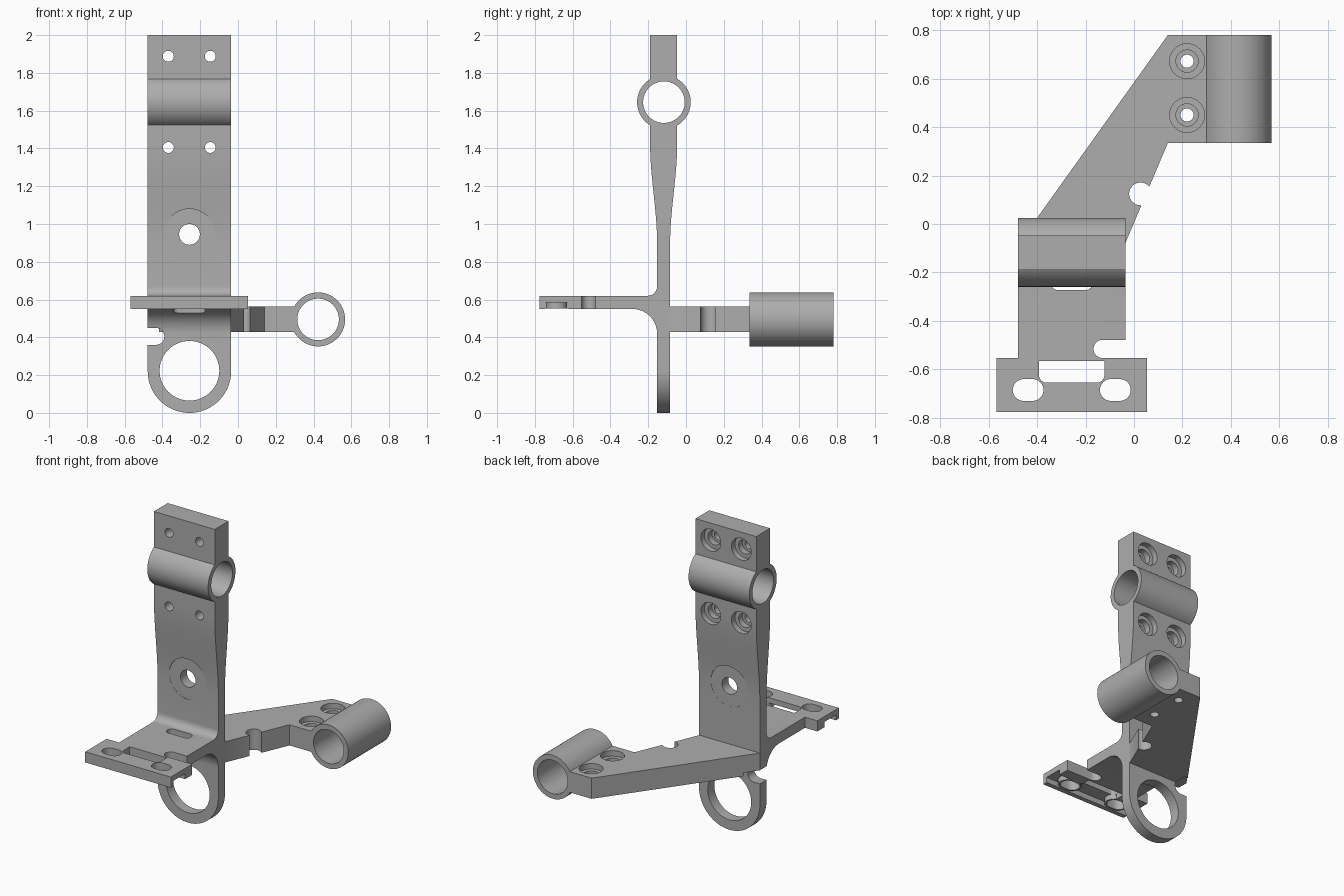
import bpy, bmesh, math

if "Cube" in bpy.data.objects:
    bpy.data.objects.remove(bpy.data.objects["Cube"])

grey = bpy.data.materials.new("grey metal")
grey.diffuse_color = (0.42, 0.42, 0.42, 1)
grey.use_nodes = True
grey.node_tree.nodes["Principled BSDF"].inputs["Base Color"].default_value = grey.diffuse_color


def arc(cu, cv, r, a0, a1, n=16):
    angles = [math.radians(a0 + (a1 - a0) * i / n) for i in range(n + 1)]
    return [(cu + r * math.cos(a), cv + r * math.sin(a)) for a in angles]


def circle(cu, cv, r, n=64):
    return arc(cu, cv, r, 0, 360, n)[:-1]


def slot(u0, u1, v, r):
    """Stadium outline; u0 and u1 are the outer ends."""
    return arc(u1 - r, v, r, -90, 90) + arc(u0 + r, v, r, 90, 270)


def prism(name, pts, axis, a, b):
    """Outline swept along an axis from a to b."""
    place = {'x': lambda u, v, w: (w, u, v),
             'y': lambda u, v, w: (u, w, v),
             'z': lambda u, v, w: (u, v, w)}[axis]
    bm = bmesh.new()
    lo = [bm.verts.new(place(u, v, a)) for u, v in pts]
    hi = [bm.verts.new(place(u, v, b)) for u, v in pts]
    bm.faces.new(lo)
    bm.faces.new(hi)
    for i in range(len(pts)):
        j = (i + 1) % len(pts)
        bm.faces.new((lo[i], lo[j], hi[j], hi[i]))
    bmesh.ops.recalc_face_normals(bm, faces=bm.faces)
    mesh = bpy.data.meshes.new(name)
    bm.to_mesh(mesh)
    bm.free()
    mesh.materials.append(grey)
    ob = bpy.data.objects.new(name, mesh)
    bpy.context.collection.objects.link(ob)
    return ob


def rect(u0, v0, u1, v1):
    return [(u0, v0), (u1, v0), (u1, v1), (u0, v1)]


def combine(target, tool, op):
    mod = target.modifiers.new("combine", 'BOOLEAN')
    mod.operation, mod.object, mod.solver = op, tool, 'EXACT'
    bpy.context.view_layer.objects.active = target
    bpy.ops.object.modifier_apply(modifier=mod.name)
    bpy.data.objects.remove(tool)


def cut(pts, axis, a, b):
    combine(bracket, prism("cutter", pts, axis, a, b), 'DIFFERENCE')


def add(name, pts, axis, a, b):
    combine(bracket, prism(name, pts, axis, a, b), 'UNION')


XL, XR, XC = -0.478, -0.036, -0.257      # column sides and middle
YF, YB = -0.153, -0.084                  # thin column front and back
FLARE = 0.037


# Column and shelf side profile, thickening towards the top
def flare(i):
    t = i / 14
    return 0.9 + 0.52 * t, FLARE * t * t * (3 - 2 * t)


steps = [flare(i) for i in range(15)]
side = [(YF, -0.05), (YB, -0.05)]
side += [(YB + d, z) for z, d in steps] + [(YB + FLARE, 2), (YF - FLARE, 2)]
side += [(YF - d, z) for z, d in reversed(steps)]
side += arc(YF - 0.05, 0.67, 0.05, 0, -90, 10)
side += [(-0.65, 0.62), (-0.65, 0.55)]
side += arc(YF - 0.13, 0.42, 0.13, 90, 0, 14)
bracket = prism("bracket", side, 'x', XL - 0.1, XR + 0.1)

# Front outline with the rounded foot
front = arc(XC, 0.221, 0.221, 180, 360, 40) + [(XR, 2), (XL, 2)]
combine(bracket, prism("outline", front, 'y', -1, 1), 'INTERSECT')

# Wide mounting bar at the shelf end
add("mount_bar", rect(-0.568, -0.775, 0.054, -0.553), 'z', 0.55, 0.62)

# Side arm with its edge notch
arm = [(XL, -0.11), (XL, YB), (0.14, 0.78), (0.42, 0.78), (0.42, 0.335),
       (0.14, 0.335), (XR, -0.08), (XR, -0.11)]
add("arm", arm, 'z', 0.427, 0.563)
cut(circle(0.027, 0.124, 0.047, 40), 'z', 0.3, 0.7)

# Clamp tubes on the column and on the arm
add("column_tube", circle(-0.117, 1.645, 0.142), 'x', XL, XR)
cut(circle(-0.117, 1.645, 0.11), 'x', -1, 1)
add("arm_tube", circle(0.424, 0.495, 0.143), 'y', 0.335, 0.78)
cut(circle(0.424, 0.495, 0.11), 'y', 0.2, 1)

# Foot ring bore and side notch
cut(circle(XC, 0.223, 0.158), 'y', -0.3, 0)
cut(slot(-0.6, -0.39, 0.405, 0.045), 'y', -0.2, 0)

# Column pivot hole with shallow flats on both faces
cut(circle(XC, 0.945, 0.055, 40), 'y', -0.4, 0.1)
cut(circle(XC, 0.945, 0.135), 'y', -0.4, YF + 0.001)
cut(circle(XC, 0.945, 0.135), 'y', YB - 0.001, 0.1)

# Stepped screw holes in the column
for x in (-0.369, -0.147):
    for z in (1.405, 1.888):
        cut(circle(x, z, 0.029, 32), 'y', -0.4, 0.1)
        cut(circle(x, z, 0.046, 32), 'y', -0.125, 0.1)
        cut(circle(x, z, 0.072, 40), 'y', -0.085, 0.1)

# Stepped screw holes in the arm
for y in (0.45, 0.672):
    cut(circle(0.219, y, 0.027, 32), 'z', 0.3, 0.7)
    cut(circle(0.219, y, 0.046, 32), 'z', 0.49, 0.7)
    cut(circle(0.219, y, 0.072, 40), 'z', 0.527, 0.7)

# Underside channel, then rimmed mounting slots
cut(rect(-0.7, -0.745, 0.2, -0.627), 'z', 0.4, 0.585)
for x in (-0.437, -0.077):
    add("slot_rim", slot(x - 0.075, x + 0.075, -0.685, 0.056), 'z', 0.552, 0.6)
    cut(slot(x - 0.0635, x + 0.0635, -0.685, 0.045), 'z', 0.4, 0.8)

# Window, cable slot and side notch in the shelf
window = (arc(-0.36, -0.623, 0.032, 180, 270, 8) + arc(-0.154, -0.623, 0.032, 270, 360, 8)
          + [(-0.122, -0.565), (-0.392, -0.565)])
cut(window, 'z', 0.4, 0.8)
cut(slot(-0.344, -0.17, -0.242, 0.031), 'z', 0.4, 0.8)
cut(slot(-0.167, 0.2, -0.5155, 0.0375), 'z', 0.4, 0.8)

bpy.ops.object.select_all(action='DESELECT')
bracket.select_set(True)
bpy.context.view_layer.objects.active = bracket
bpy.ops.object.shade_smooth_by_angle(angle=math.radians(25))
